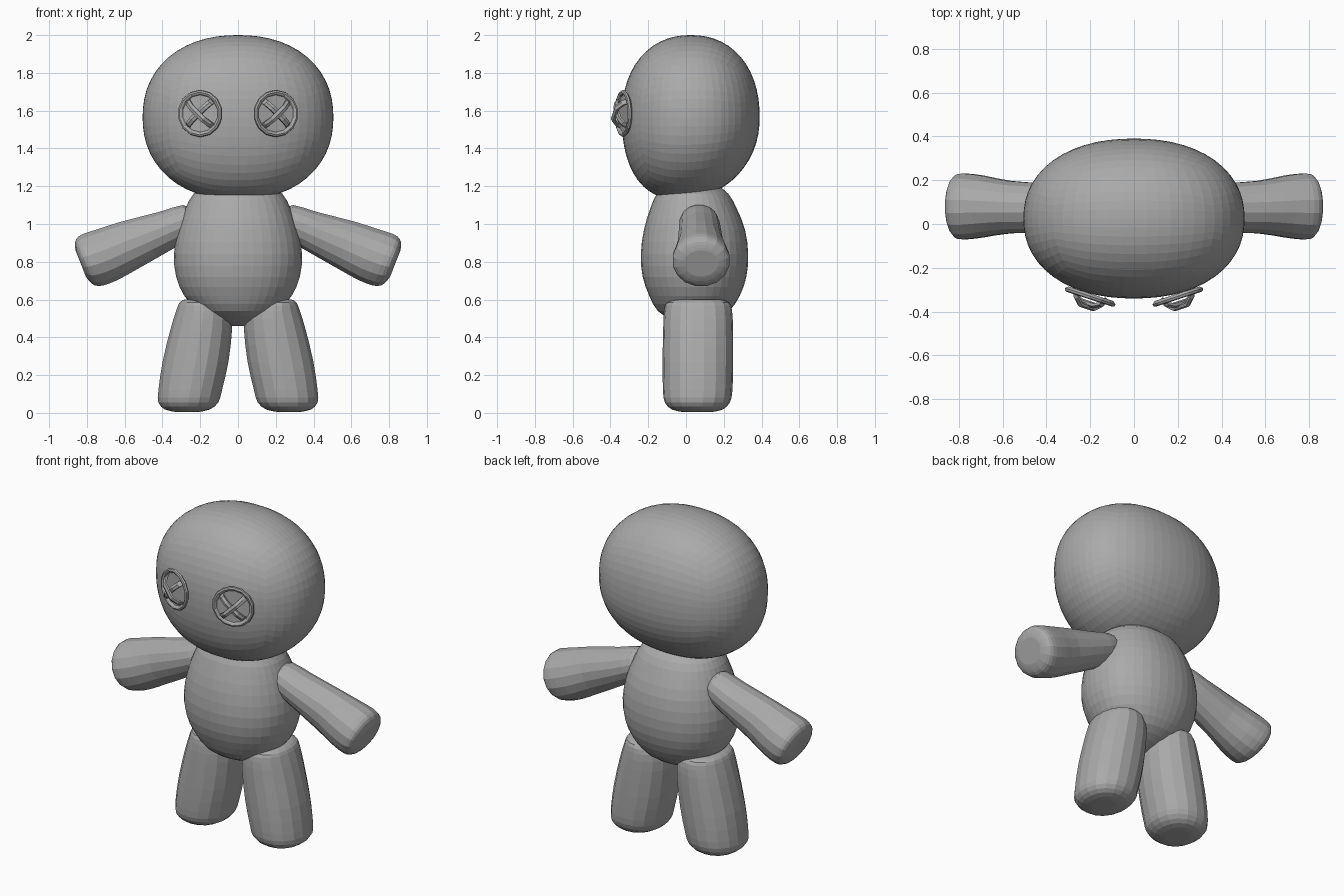
import bpy, bmesh, math
from mathutils import Vector

cube = bpy.data.objects.get("Cube")
if cube:
    bpy.data.objects.remove(cube, do_unlink=True)

GREY = (0.4, 0.4, 0.4, 1)
cloth = bpy.data.materials.new("grey cloth")
cloth.use_nodes = True
cloth.diffuse_color = GREY
cloth.node_tree.nodes["Principled BSDF"].inputs["Base Color"].default_value = GREY

X, Y, Z = Vector((1, 0, 0)), Vector((0, 1, 0)), Vector((0, 0, 1))


def finish(name, bm):
    bmesh.ops.recalc_face_normals(bm, faces=bm.faces)
    mesh = bpy.data.meshes.new(name)
    bm.to_mesh(mesh)
    bm.free()
    mesh.materials.append(cloth)
    obj = bpy.data.objects.new(name, mesh)
    bpy.context.collection.objects.link(obj)
    return obj


def smooth_rings(rings, steps):
    """Catmull-Rom resampling of (x, y, z, half_u, half_v) rings."""
    pts = [Vector(r) for r in rings]
    out = []
    for i in range(len(pts) - 1):
        a, b, c, d = pts[max(i - 1, 0)], pts[i], pts[i + 1], pts[min(i + 2, len(pts) - 1)]
        for k in range(steps):
            t = k / steps
            out.append(0.5 * (2 * b + (c - a) * t + (2 * a - 5 * b + 4 * c - d) * t ** 2
                              + (3 * b - a - 3 * c + d) * t ** 3))
    return out + [pts[-1]]


def loft(name, rings, u, v, sides, steps=1, side=1, power=2.0):
    """Skin a row of rounded rings, mirrored in x when side is -1."""
    bm = bmesh.new()
    rows = []
    for x, y, z, ru, rv in smooth_rings(rings, steps):
        row = []
        for i in range(sides):
            a = 2 * math.pi * (i + 0.5) / sides
            c, s = math.cos(a), math.sin(a)
            k = (abs(c) ** power + abs(s) ** power) ** (-1 / power)
            p = Vector((x, y, z)) + u * (ru * c * k) + v * (rv * s * k)
            row.append(bm.verts.new((p.x * side, p.y, p.z)))
        rows.append(row)
    for low, high in zip(rows, rows[1:]):
        for i in range(sides):
            j = (i + 1) % sides
            bm.faces.new((low[i], low[j], high[j], high[i]))
    bm.faces.new(rows[0])
    bm.faces.new(rows[-1])
    return finish(name, bm)


# Head: a subdivided cube rounded to a wide, slightly boxy ball
bm = bmesh.new()
bmesh.ops.create_cube(bm, size=2)
bmesh.ops.subdivide_edges(bm, edges=bm.edges[:], cuts=13, use_grid_fill=True)
for vert in bm.verts:
    p = Vector([math.tan(c * math.pi / 4) for c in vert.co])
    p /= sum(abs(c) ** 2.2 for c in p) ** (1 / 2.2)
    low = max(-p.z, 0)
    vert.co = (0.505 * p.x, 0.025 + 0.365 * p.y - 0.025 * low * low,
               1.565 + 0.435 * p.z + 0.03 * p.y * low)
finish("head", bm)

# Body: pear shaped, narrow at the neck
body = [(0, 0.04, 0.46, 0.03, 0.03), (0, 0.04, 0.49, 0.12, 0.11),
        (0, 0.04, 0.54, 0.21, 0.19), (0, 0.045, 0.62, 0.285, 0.24),
        (0, 0.045, 0.72, 0.328, 0.275), (0, 0.045, 0.84, 0.34, 0.285),
        (0, 0.045, 0.97, 0.318, 0.268), (0, 0.04, 1.08, 0.28, 0.23),
        (0, 0.035, 1.16, 0.235, 0.19), (0, 0.03, 1.22, 0.15, 0.12)]
loft("body", body, X, Y, 40, 2, power=2.15)

leg = [(0.27, 0.06, 0.005, 0.06, 0.08), (0.268, 0.06, 0.018, 0.12, 0.135),
       (0.263, 0.06, 0.055, 0.16, 0.172), (0.253, 0.062, 0.12, 0.17, 0.184),
       (0.225, 0.063, 0.27, 0.176, 0.187), (0.195, 0.064, 0.44, 0.165, 0.185),
       (0.183, 0.064, 0.54, 0.146, 0.18), (0.19, 0.064, 0.585, 0.12, 0.165),
       (0.2, 0.064, 0.6, 0.085, 0.12)]
arm = [(0.22, 0.07, 1.03, 0.05, 0.06), (0.26, 0.07, 1.02, 0.088, 0.1),
       (0.38, 0.073, 0.967, 0.106, 0.112), (0.57, 0.077, 0.89, 0.134, 0.122),
       (0.69, 0.08, 0.838, 0.147, 0.143), (0.77, 0.08, 0.81, 0.149, 0.153),
       (0.808, 0.08, 0.798, 0.134, 0.146), (0.825, 0.08, 0.793, 0.105, 0.12),
       (0.833, 0.08, 0.791, 0.075, 0.09)]
arm_up = Vector((0.37, 0, 0.93))

# Button eyes turn slightly outward
eye = Vector((0.2, -0.33, 1.585))
across = Vector((0.95, 0.31, 0)).normalized()
outward = Vector((0.31, -0.95, 0)).normalized()
button = [(-0.012, 0.11), (0, 0.125), (0.01, 0.122), (0.014, 0.113),
          (0.01, 0.104), (0.001, 0.098)]
stitch = [(-0.095, -0.004), (-0.085, 0.018), (-0.045, 0.034), (0.045, 0.034),
          (0.085, 0.018), (0.095, -0.004)]

for side, label in ((1, "left"), (-1, "right")):
    loft(label + "_leg", leg, X, Y, 18, 2, side, 2.2)
    loft(label + "_arm", arm, arm_up, Y, 16, 2, side)
    loft(label + "_eye_button", [(*(eye + outward * h), r, r) for h, r in button],
         across, Z, 14, 1, side)
    # Two crossed stitches, the second lying over the first
    for slant, lift, order in ((-1, 0, "under"), (1, 0.014, "over")):
        along = (across + Z * slant * 0.95).normalized()
        width = along.cross(outward)
        path = [(*(eye + along * a + outward * (h + (lift if h > 0.02 else 0))), 0.018, 0.013)
                for a, h in stitch]
        loft(f"{label}_eye_stitch_{order}", path, width, outward, 6, 1, side)
